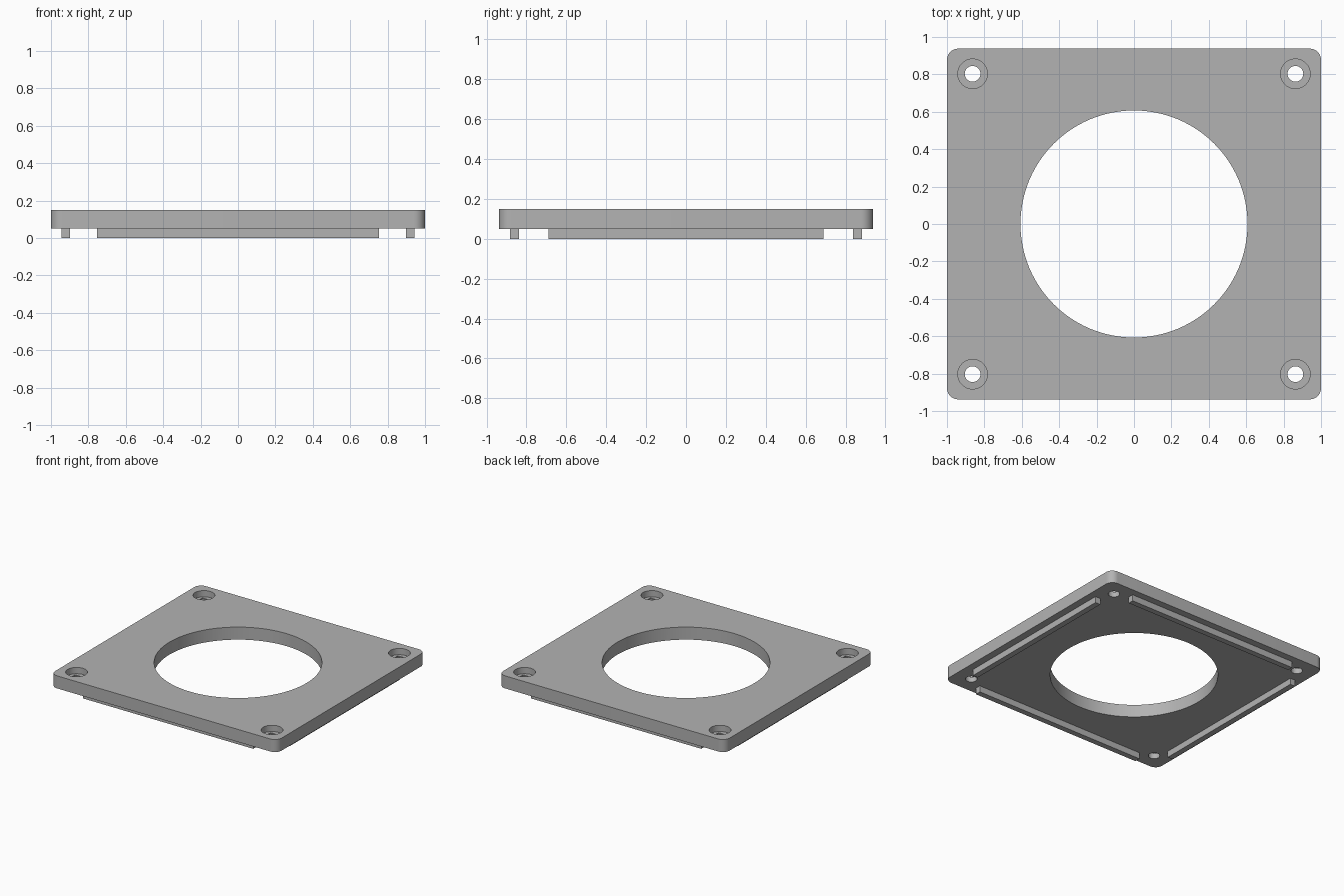
import bpy
import bmesh
import math
from mathutils import Matrix

default = bpy.data.objects.get("Cube")
if default:
    bpy.data.objects.remove(default, do_unlink=True)

HALF_X, HALF_Y = 1.0, 0.9375
BASE, TOP = 0.05, 0.15
HOLE_X, HOLE_Y = 0.863, 0.803
BORE_FLOOR = 0.10

grey = bpy.data.materials.new("plain grey")
grey.use_nodes = True
colour = (0.45, 0.45, 0.45, 1)
grey.diffuse_color = colour
grey.node_tree.nodes["Principled BSDF"].inputs["Base Color"].default_value = colour


def make_object(name, bm):
    mesh = bpy.data.meshes.new(name)
    bm.to_mesh(mesh)
    bm.free()
    mesh.materials.append(grey)
    obj = bpy.data.objects.new(name, mesh)
    bpy.context.collection.objects.link(obj)
    return obj


def add_box(bm, x, y, low, high, width, depth):
    place = Matrix.Translation((x, y, (low + high) / 2))
    size = Matrix.Diagonal((width, depth, high - low, 1))
    return bmesh.ops.create_cube(bm, size=1, matrix=place @ size)["verts"]


def add_cylinder(bm, x, y, low, high, radius, sides):
    place = Matrix.Translation((x, y, (low + high) / 2))
    bmesh.ops.create_cone(bm, cap_ends=True, segments=sides, radius1=radius,
                          radius2=radius, depth=high - low, matrix=place)


def cut(target, name, bm):
    cutter = make_object(name, bm)
    cutter.hide_render = True
    mod = target.modifiers.new(name, "BOOLEAN")
    mod.operation = "DIFFERENCE"
    mod.solver = "EXACT"
    mod.object = cutter
    bpy.context.view_layer.objects.active = target
    bpy.ops.object.modifier_apply(modifier=mod.name)
    bpy.data.objects.remove(cutter, do_unlink=True)


# Plate with rounded upright corners
bm = bmesh.new()
add_box(bm, 0, 0, BASE, TOP, 2 * HALF_X, 2 * HALF_Y)
upright = [e for e in bm.edges if abs(e.verts[0].co.z - e.verts[1].co.z) > 0.05]
bmesh.ops.bevel(bm, geom=upright, offset=0.06, segments=10, profile=0.5,
                affect="EDGES")
plate = make_object("cover_plate", bm)

corners = [(sx * HOLE_X, sy * HOLE_Y) for sx in (-1, 1) for sy in (-1, 1)]

# Large central opening and the screw holes
bm = bmesh.new()
add_cylinder(bm, 0, 0, 0, 0.3, 0.607, 96)
for x, y in corners:
    add_cylinder(bm, x, y, 0, 0.3, 0.042, 32)
cut(plate, "through_holes", bm)

# Counterbores for the screw heads
bm = bmesh.new()
for x, y in corners:
    add_cylinder(bm, x, y, BORE_FLOOR, 0.3, 0.079, 48)
cut(plate, "counterbores", bm)

# Shallow square step in each counterbore floor
bm = bmesh.new()
for x, y in corners:
    add_box(bm, x, y, BORE_FLOOR - 0.008, 0.12, 0.088, 0.088)
cut(plate, "square_steps", bm)

bpy.ops.object.select_all(action="DESELECT")
plate.select_set(True)
bpy.context.view_layer.objects.active = plate
bpy.ops.object.shade_smooth_by_angle(angle=math.radians(30))

# Locating ribs under the four edges
for sign, long_name, side_name in ((-1, "front_rib", "right_rib"),
                                   (1, "back_rib", "left_rib")):
    bm = bmesh.new()
    add_box(bm, 0, sign * 0.86, 0, BASE, 1.506, 0.045)
    make_object(long_name, bm)
    bm = bmesh.new()
    add_box(bm, sign * 0.92, 0, 0, BASE, 0.045, 1.38)
    make_object(side_name, bm)
